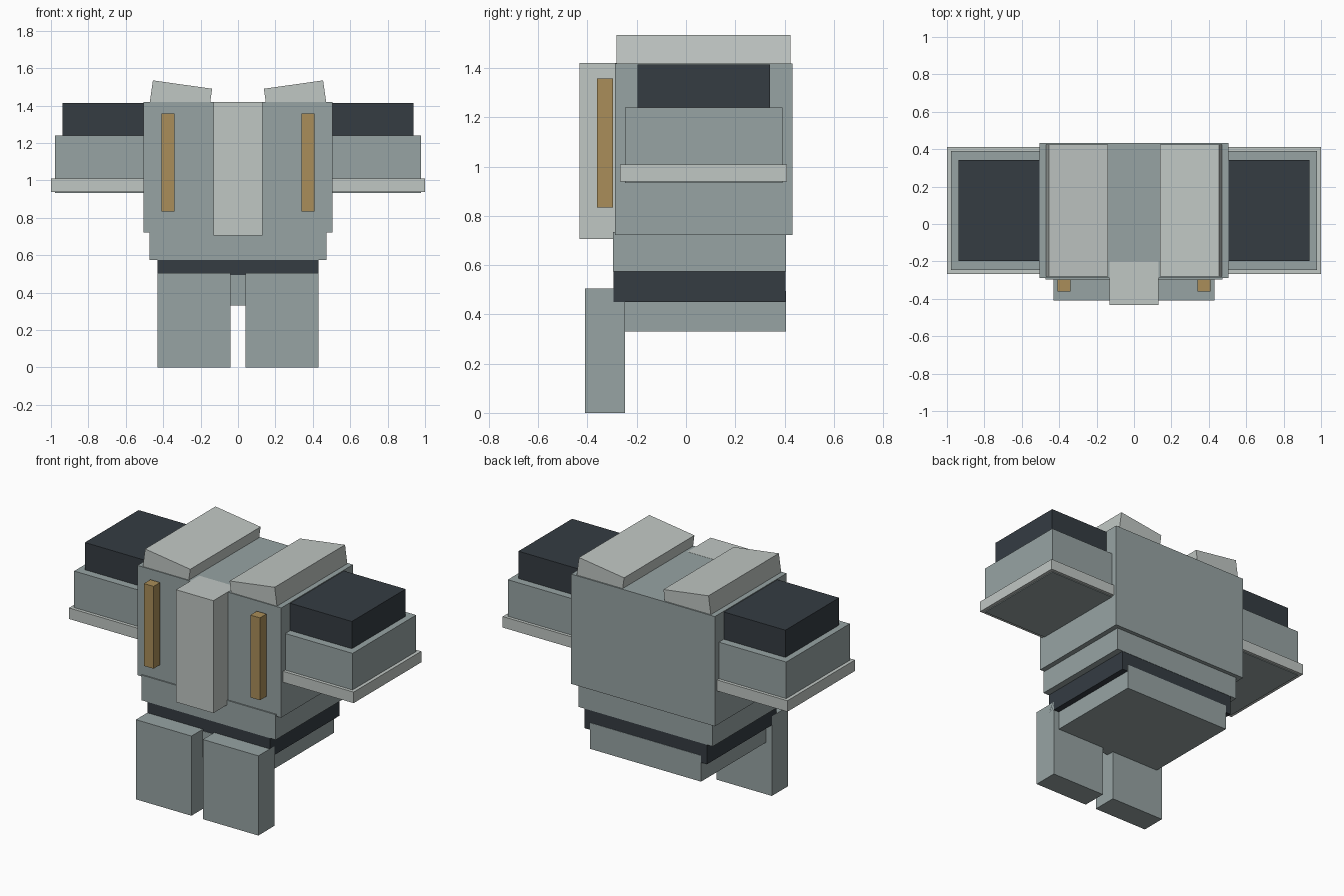
import bpy, math

if "Cube" in bpy.data.objects:
    bpy.data.objects.remove(bpy.data.objects["Cube"])


def material(name, rgb):
    m = bpy.data.materials.new(name)
    m.diffuse_color = (*rgb, 1)
    m.use_nodes = True
    m.node_tree.nodes["Principled BSDF"].inputs["Base Color"].default_value = m.diffuse_color
    return m


STEEL = material("steel", (0.31, 0.37, 0.37))
PALE = material("pale_steel", (0.53, 0.57, 0.55))
DARK = material("dark", (0.035, 0.045, 0.055))
GOLD = material("gold", (0.40, 0.27, 0.10))


def box(name, x, y, z, mat, tilt=0.0):
    """Box spanning the (min, max) ranges, tilted about y through its centre."""
    spans = (x, y, z)
    bpy.ops.mesh.primitive_cube_add(
        size=1, location=[(a + b) / 2 for a, b in spans], rotation=(0, tilt, 0))
    ob = bpy.context.object
    ob.name = name
    ob.scale = [b - a for a, b in spans]
    ob.data.materials.append(mat)
    return ob


def pair(name, x, y, z, mat, tilt=0.0):
    box(name + "_right", x, y, z, mat, tilt)
    box(name + "_left", (-x[1], -x[0]), y, z, mat, -tilt)


# Body stack
box("torso", (-0.505, 0.505), (-0.288, 0.432), (0.722, 1.419), STEEL)
box("waist", (-0.472, 0.472), (-0.296, 0.406), (0.575, 0.735), STEEL)
box("belt", (-0.43, 0.43), (-0.295, 0.404), (0.45, 0.577), DARK)
box("pelvis", (-0.39, 0.39), (-0.297, 0.406), (0.33, 0.495), STEEL)
box("chest_plate", (-0.132, 0.13), (-0.433, -0.2), (0.706, 1.42), PALE)

# Gold chest strips
pair("chest_strip", (0.34, 0.408), (-0.362, -0.297), (0.835, 1.358), GOLD)

# Tilted plates on top of the torso
pair("collar_plate", (0.145, 0.465), (-0.282, 0.424), (1.393, 1.513), PALE,
     -math.radians(8))

# Stepped shoulders
pair("shoulder_cap", (0.44, 0.938), (-0.197, 0.342), (1.2, 1.414), DARK)
pair("shoulder_block", (0.44, 0.978), (-0.247, 0.391), (0.934, 1.241), STEEL)
pair("shoulder_trim", (0.44, 1.0), (-0.268, 0.411), (0.939, 1.009), PALE)

# Front leg slabs
pair("leg", (0.04, 0.43), (-0.41, -0.248), (0.0, 0.506), STEEL)
